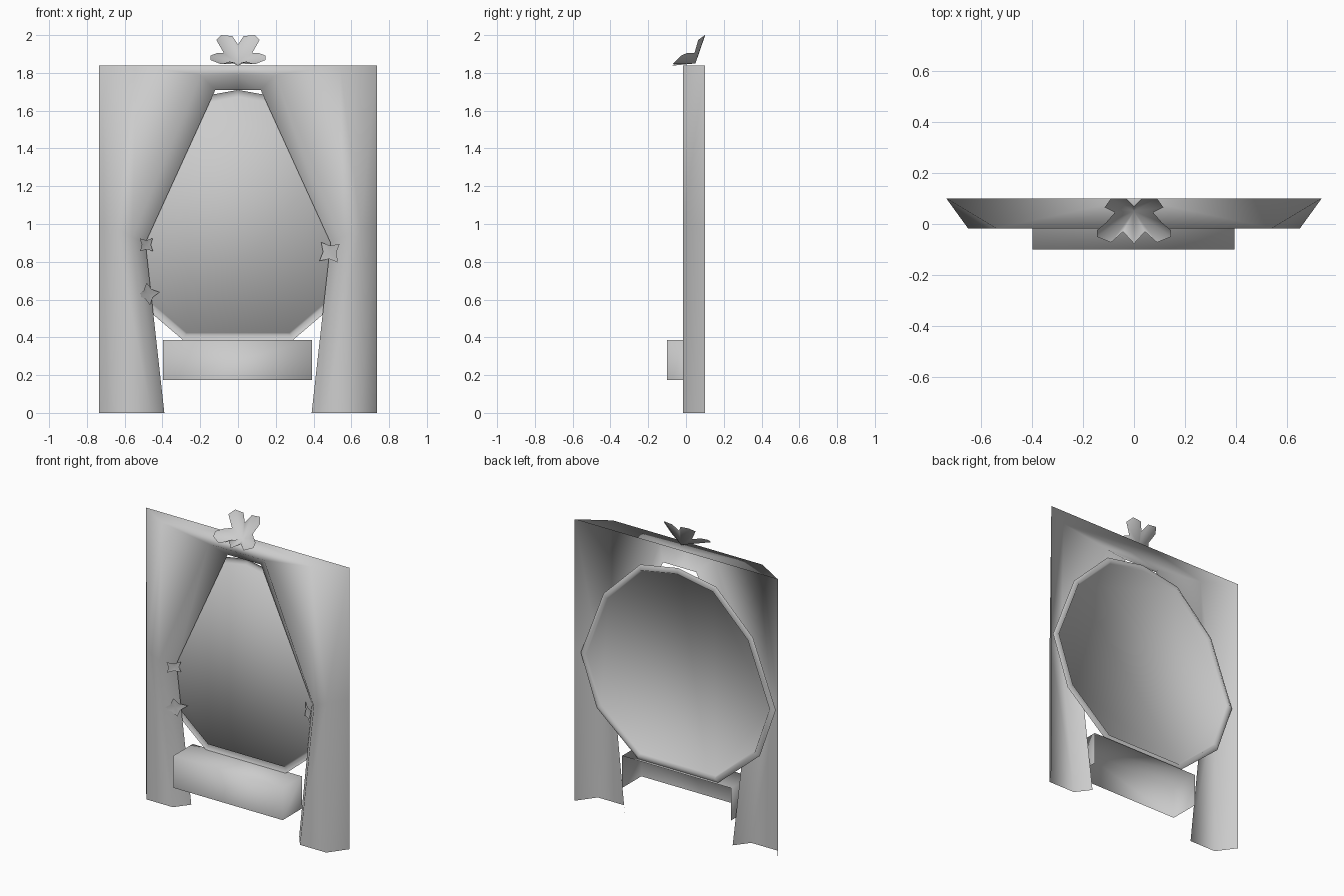
import bpy, bmesh, math

if "Cube" in bpy.data.objects:
    bpy.data.objects.remove(bpy.data.objects["Cube"])


def make(name, verts, faces, mirror=False):
    """Create a smooth-shaded object, optionally mirrored across x = 0."""
    bm = bmesh.new()
    for s in ((1, -1) if mirror else (1,)):
        vs = [bm.verts.new((s * x, y, z)) for x, y, z in verts]
        for f in faces:
            bm.faces.new([vs[i] for i in f])
    bmesh.ops.remove_doubles(bm, verts=bm.verts, dist=0.0005)
    bmesh.ops.recalc_face_normals(bm, faces=bm.faces)
    me = bpy.data.meshes.new(name)
    bm.to_mesh(me)
    bm.free()
    # open shells: turn the surface so that it faces the front
    if sum(p.normal.y * p.area for p in me.polygons) > 0:
        me.flip_normals()
    for p in me.polygons:
        p.use_smooth = True
    ob = bpy.data.objects.new(name, me)
    bpy.context.collection.objects.link(ob)
    return ob


def strips(rows):
    """Quads between successive rows of equal length."""
    n = len(rows[0])
    verts = [p for r in rows for p in r]
    faces = [(a * n + i, a * n + i + 1, (a + 1) * n + i + 1, (a + 1) * n + i)
             for a in range(len(rows) - 1) for i in range(n - 1)]
    return verts, faces


# surround: open-backed channel running up each leg and over the arch
F, B = -0.017, 0.1
rows = [
    [(.39, .075, 0), (.49, .065, .90), (.12, .065, 1.71), (0, .065, 1.71)],
    [(.46, F, 0), (.56, F, .93), (.20, F, 1.79), (0, F, 1.79)],
    [(.65, F, 0), (.65, F, .98), (.54, F, 1.84), (0, F, 1.84)],
    [(.735, B, 0), (.735, B, .98), (.735, B, 1.84), (0, B, 1.84)],
]
make("surround", *strips(rows), mirror=True)

# mirror: eleven-sided oval panel with a raised rim at the back
half = [(.275, 1.66), (.54, 1.40), (.705, .97), (.59, .64), (.29, .385)]
oval = [(0, 1.71)] + half + [(-x, z) for x, z in reversed(half)]
n = len(oval)
loops = ((1, .08), (.955, .098), (.94, .08))
verts = [(x * s, y, 1.04 + (z - 1.04) * s) for s, y in loops for x, z in oval]
faces = [(k * n + i, k * n + (i + 1) % n, (k + 1) * n + (i + 1) % n, (k + 1) * n + i)
         for k in range(2) for i in range(n)]
faces.append(tuple(range(2 * n, 3 * n)))
make("mirror_panel", verts, faces)

# drawer: box without back or bottom
x0, x1, y0, y1, z0, z1 = -.397, .393, -.1, .1, .175, .385
verts = [(x, y, z) for z in (z0, z1)
         for x, y in ((x0, y1), (x0, y0), (x1, y0), (x1, y1))]
make("drawer", verts, [(0, 1, 5, 4), (1, 2, 6, 5), (2, 3, 7, 6), (4, 5, 6, 7)])

# crest flower: cupped petal fan on top
outline = [(0, .07, 1.95), (.03, .1, 1.995), (.09, .1, 2.0), (.115, .065, 1.975),
           (.075, .045, 1.905), (.11, .005, 1.905), (.145, -.025, 1.892),
           (.145, -.05, 1.868), (.09, -.072, 1.846), (.043, -.03, 1.86),
           (0, -.077, 1.838)]
make("crest_flower", [(0, .05, 1.85)] + outline,
     [(0, i, i + 1) for i in range(1, len(outline))], mirror=True)

# small four-pointed stars on the sloping inner edge
for k, (cx, cz, r, turn) in enumerate(((-.485, .89, .048, .8), (-.475, .63, .06, .15),
                                       (.485, .85, .07, .7))):
    side = math.copysign(1, cx)
    verts = [(cx, .035, cz)]
    for i in range(8):
        a = turn + i * math.pi / 4
        q = r if i % 2 == 0 else r * .5
        dx, dz = q * math.cos(a), q * math.sin(a)
        verts.append((cx + dx, .03 - side * dx * .8, cz + dz))
    make(f"star_{k + 1}", verts, [(0, i + 1, (i + 1) % 8 + 1) for i in range(8)])
